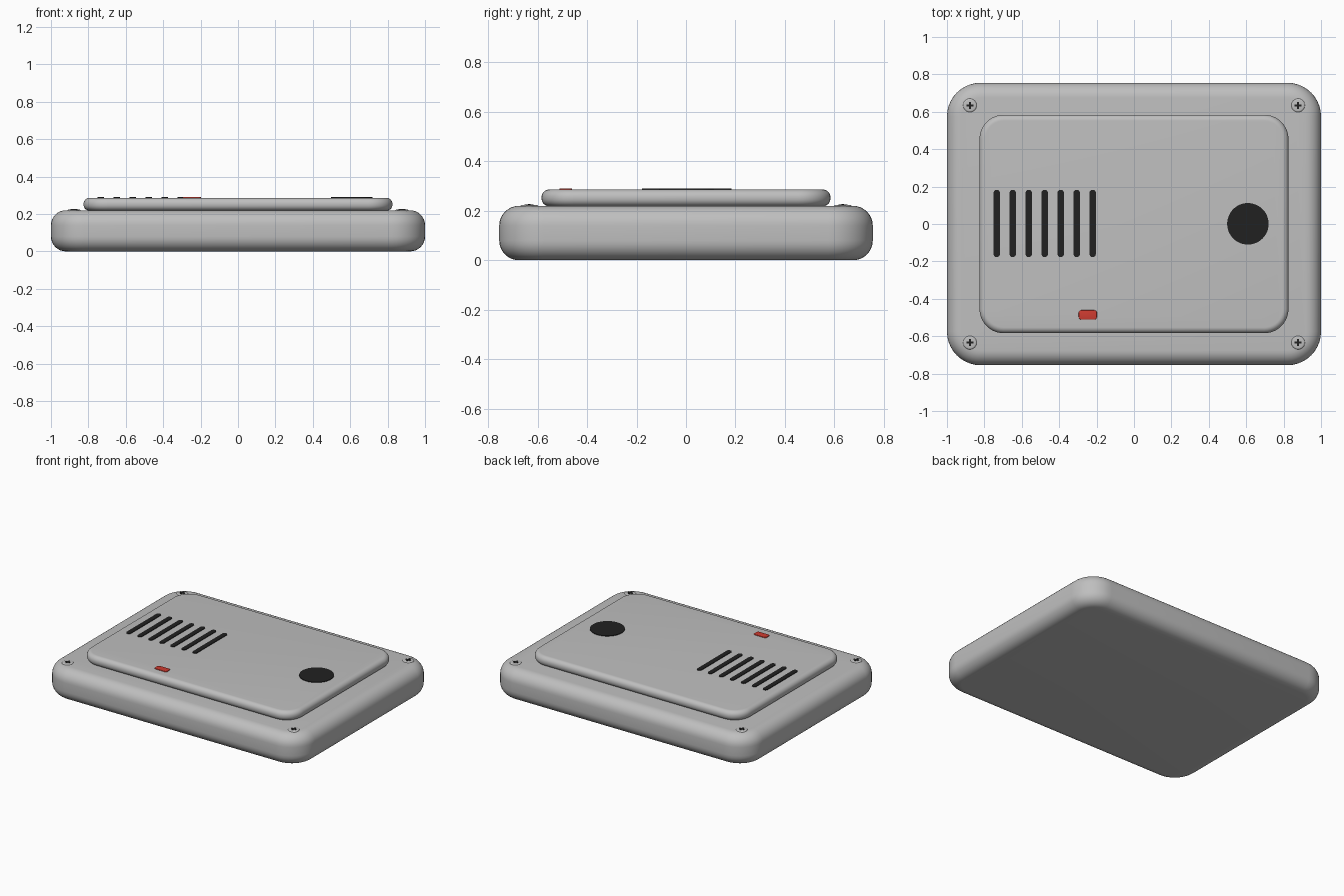
import bpy, bmesh, math

if "Cube" in bpy.data.objects:
    bpy.data.objects.remove(bpy.data.objects["Cube"])


def material(name, col):
    m = bpy.data.materials.new(name)
    m.diffuse_color = (*col, 1)
    m.use_nodes = True
    m.node_tree.nodes["Principled BSDF"].inputs["Base Color"].default_value = m.diffuse_color
    return m


GREY = material("light_grey", (0.52, 0.52, 0.52))
BLACK = material("black", (0.015, 0.015, 0.015))
RED = material("red", (0.62, 0.045, 0.03))


def outline(w, d, r, inset, seg):
    """Rounded rectangle points, moved inward by inset."""
    pts = []
    rr = max(r - inset, 0.0005)
    for k, (sx, sy) in enumerate(((1, 1), (-1, 1), (-1, -1), (1, -1))):
        for i in range(seg + 1):
            a = math.pi / 2 * (k + i / seg)
            pts.append((sx * (w / 2 - r) + rr * math.cos(a),
                        sy * (d / 2 - r) + rr * math.sin(a)))
    return pts


def slab(name, mat, w, d, z0, z1, r, bevel_low=0.0, bevel_top=0.0,
         loc=(0, 0), seg=10, steps=8):
    """Rounded plate lofted from rings, with rounded lower and upper edges."""
    levels = []
    for i in range(steps + 1 if bevel_low else 1):
        a = math.pi / 2 * i / steps
        levels.append((bevel_low * (1 - math.sin(a)), z0 + bevel_low * (1 - math.cos(a))))
    for i in range(steps + 1 if bevel_top else 1):
        a = math.pi / 2 * i / steps
        levels.append((bevel_top * (1 - math.cos(a)), z1 - bevel_top * (1 - math.sin(a))))
    bm = bmesh.new()
    rings = [[bm.verts.new((x, y, z)) for x, y in outline(w, d, r, ins, seg)]
             for ins, z in levels]
    n = len(rings[0])
    for a, b in zip(rings, rings[1:]):
        for i in range(n):
            j = (i + 1) % n
            bm.faces.new((a[i], a[j], b[j], b[i]))
    bm.faces.new(rings[-1])
    bm.faces.new(rings[0][::-1])
    mesh = bpy.data.meshes.new(name)
    bm.to_mesh(mesh)
    bm.free()
    ob = bpy.data.objects.new(name, mesh)
    bpy.context.collection.objects.link(ob)
    ob.location = (*loc, 0)
    mesh.materials.append(mat)
    bpy.ops.object.select_all(action='DESELECT')
    ob.select_set(True)
    bpy.context.view_layer.objects.active = ob
    bpy.ops.object.shade_smooth_by_angle(angle=math.radians(35))
    return ob


# Housing and raised lid
slab("housing", GREY, 2.0, 1.51, 0.0, 0.22, 0.18, 0.08, 0.08)
slab("raised_lid", GREY, 1.652, 1.168, 0.218, 0.286, 0.13, 0.032, 0.032)

# Vent slots
for i in range(7):
    slab(f"vent_slot_{i + 1}", BLACK, 0.034, 0.36, 0.284, 0.290, 0.0165,
         loc=(-0.734 + i * 0.0855, 0.003), seg=6)

# Round sensor and status light
slab("round_sensor", BLACK, 0.222, 0.222, 0.284, 0.290, 0.1109, loc=(0.609, 0.001), seg=12)
slab("status_light", RED, 0.097, 0.05, 0.284, 0.291, 0.014, bevel_top=0.003,
     loc=(-0.247, -0.486), seg=5, steps=3)

# Corner screws with cross recess plates
for sx in (-1, 1):
    for sy in (-1, 1):
        p = (sx * 0.877, sy * 0.634)
        slab("screw_head", GREY, 0.076, 0.076, 0.212, 0.224, 0.0379, bevel_top=0.01,
             loc=p, seg=6, steps=4)
        slab("screw_cross_x", BLACK, 0.036, 0.011, 0.221, 0.2265, 0.001, loc=p, seg=1)
        slab("screw_cross_y", BLACK, 0.011, 0.036, 0.221, 0.2263, 0.001, loc=p, seg=1)
